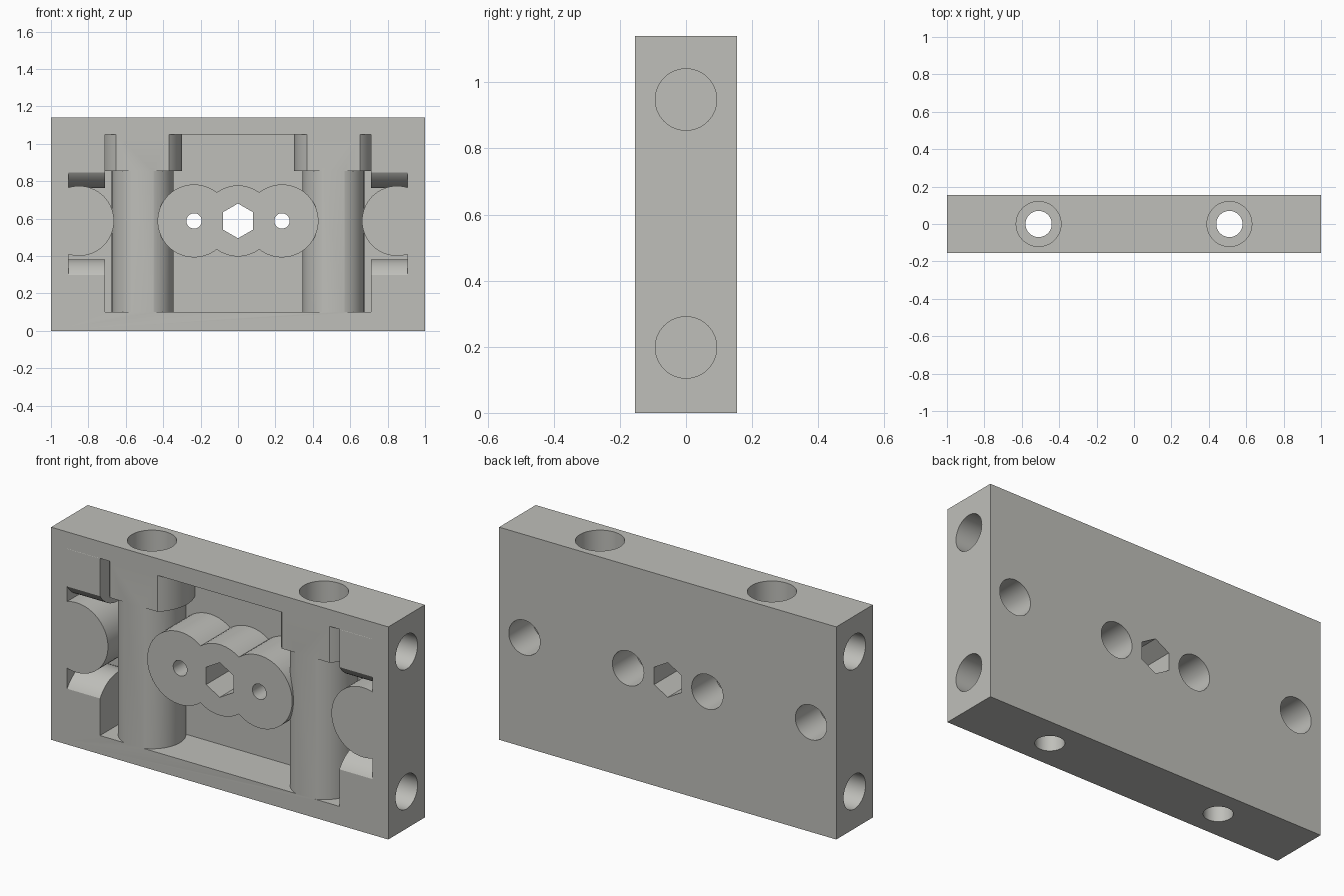
import bpy, math
from mathutils import Vector

if "Cube" in bpy.data.objects:
    bpy.data.objects.remove(bpy.data.objects["Cube"])

W, D, H = 1.0, 0.155, 1.14      # half width, half depth, full height
MID = 0.588                     # height of the row of bores
DEPTH = 0.2                     # depth of the blind bores


def box(name, lo, hi):
    lo, hi = Vector(lo), Vector(hi)
    bpy.ops.mesh.primitive_cube_add(size=1, location=(lo + hi) / 2)
    ob = bpy.context.object
    ob.name = name
    ob.scale = hi - lo
    bpy.ops.object.transform_apply(location=True, rotation=True, scale=True)
    return ob


def rod(name, start, end, radius, sides=64, turn=0):
    a, b = Vector(start), Vector(end)
    bpy.ops.mesh.primitive_cylinder_add(vertices=sides, radius=radius, depth=(b - a).length)
    ob = bpy.context.object
    ob.name = name
    ob.rotation_euler = {0: (0, math.pi / 2, 0), 1: (math.pi / 2, 0, 0), 2: (0, 0, 0)}[
        max(range(3), key=lambda i: abs((b - a)[i]))]
    ob.location = (a + b) / 2
    bpy.ops.object.transform_apply(location=True, rotation=True, scale=True)
    return ob


def cut(target, tool):
    mod = target.modifiers.new("cut", 'BOOLEAN')
    mod.operation, mod.solver, mod.object = 'DIFFERENCE', 'EXACT', tool
    bpy.context.view_layer.objects.active = target
    bpy.ops.object.modifier_apply(modifier=mod.name)
    bpy.data.objects.remove(tool, do_unlink=True)


block = box("block", (-W, -D, 0), (W, D, H))

# Front pocket, with the bosses around each bore left standing
pocket = box("pocket", (-0.905, -0.25, 0.1), (0.905, 0.097, 1.05))
cut(pocket, rod("centre_boss", (0, -0.4, MID), (0, 0.3, MID), 0.19))
for s in (-1, 1):
    cut(pocket, rod("inner_boss", (s * 0.235, -0.4, MID), (s * 0.235, 0.3, MID), 0.195))
    cut(pocket, rod("end_boss", (s * 0.85, -0.4, MID), (s * 0.85, 0.3, MID), 0.187))
    cut(pocket, rod("bolt_sleeve", (s * 0.51, 0, -0.1), (s * 0.51, 0, 0.95), 0.165))
    cut(pocket, rod("bolt_head_boss", (s * 0.51, 0, 0.855), (s * 0.51, 0, 1.25), 0.21))
    for z in (0.198, 0.948):
        cut(pocket, rod("side_sleeve", (s * 0.71, 0, z), (s * 1.1, 0, z), 0.185))
cut(block, pocket)

# Bores
cut(block, rod("hex_bore", (0, -0.4, MID), (0, 0.4, MID), 0.093, 6))
for s in (-1, 1):
    x = s * 0.51
    cut(block, rod("bolt_bore", (x, 0, -0.1), (x, 0, 1.3), 0.07))
    cut(block, rod("bolt_head_bore", (x, 0, 0.95), (x, 0, 1.3), 0.12))
    x = s * 0.235
    cut(block, rod("pin_bore", (x, -0.4, MID), (x, 0.4, MID), 0.041))
    for x in (s * 0.235, s * 0.85):
        cut(block, rod("back_bore", (x, D - DEPTH, MID), (x, 0.4, MID), 0.093))
    for z in (0.198, 0.948):
        cut(block, rod("side_bore", (s * (W - DEPTH), 0, z), (s * 1.2, 0, z), 0.093))

# Finish
grey = bpy.data.materials.new("warm grey")
grey.diffuse_color = (0.52, 0.52, 0.49, 1)
grey.use_nodes = True
grey.node_tree.nodes["Principled BSDF"].inputs["Base Color"].default_value = grey.diffuse_color
block.data.materials.clear()
block.data.materials.append(grey)
for p in block.data.polygons:
    p.material_index = 0
bpy.ops.object.select_all(action='DESELECT')
block.select_set(True)
bpy.context.view_layer.objects.active = block
bpy.ops.object.shade_smooth_by_angle(angle=math.radians(30))
